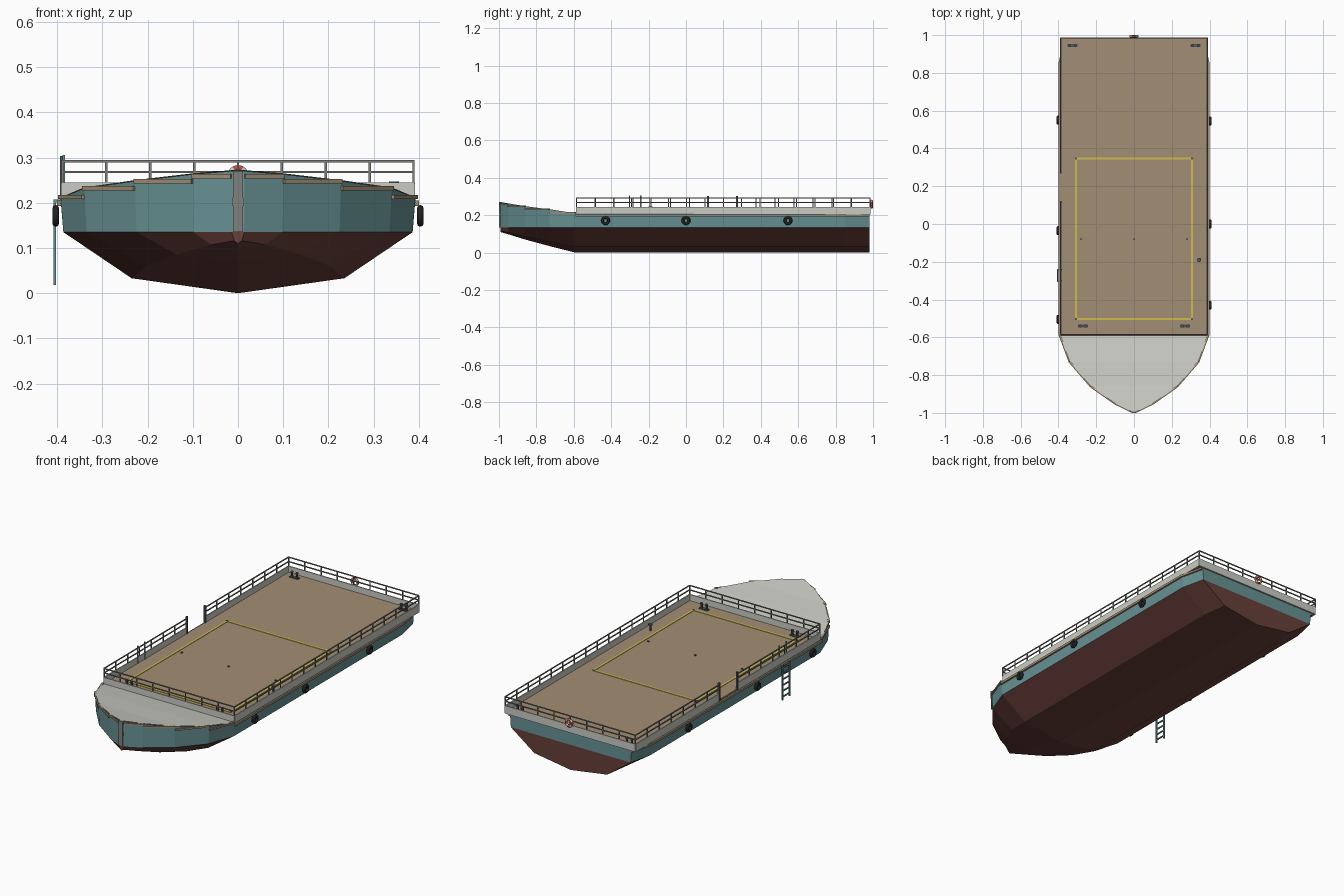
import bpy, bmesh, math
from mathutils import Vector, Matrix

if "Cube" in bpy.data.objects:
    bpy.data.objects.remove(bpy.data.objects["Cube"])


def mat(name, *c):
    m = bpy.data.materials.new(name)
    m.diffuse_color = (*c, 1)
    m.use_nodes = True
    m.node_tree.nodes["Principled BSDF"].inputs["Base Color"].default_value = m.diffuse_color
    return m


TEAL = mat("teal_paint", .14, .29, .30)
RED = mat("bottom_paint", .14, .05, .042)
WOOD = mat("deck_tan", .36, .27, .175)
PALE = mat("pale_grey", .60, .60, .56)
STEEL = mat("rail_steel", .22, .22, .20)
DARK = mat("dark_steel", .08, .10, .12)
RUBBER = mat("rubber", .015, .015, .017)
YELLOW = mat("marking_yellow", .62, .50, .08)
ORANGE = mat("ring_red", .50, .08, .05)


def finish(bm, name, *mats):
    bmesh.ops.recalc_face_normals(bm, faces=bm.faces)
    me = bpy.data.meshes.new(name)
    bm.to_mesh(me)
    bm.free()
    for m in mats:
        me.materials.append(m)
    ob = bpy.data.objects.new(name, me)
    bpy.context.collection.objects.link(ob)
    return ob


def beams(name, segs, w, h, m):
    """Square bars from point a to point b, all in one object."""
    bm = bmesh.new()
    for a, b in segs:
        a, b = Vector(a), Vector(b)
        d = b - a
        rot = Matrix.Identity(4) if d.x == d.y == 0 else d.to_track_quat('X', 'Z').to_matrix().to_4x4()
        size = (w, h, d.length) if d.x == d.y == 0 else (d.length, w, h)
        bmesh.ops.create_cube(bm, size=1, matrix=Matrix.Translation((a + b) / 2) @ rot @ Matrix.Diagonal((*size, 1)))
    return finish(bm, name, m)


def discs(name, spots, r, z0, z1, m, sides=10):
    bm = bmesh.new()
    for x, y in spots:
        bmesh.ops.create_cone(bm, cap_ends=True, segments=sides, radius1=r, radius2=r, depth=z1 - z0,
                              matrix=Matrix.Translation((x, y, (z0 + z1) / 2)))
    return finish(bm, name, m)


def ring(name, loc, rot, R, r, m, seg=20):
    bpy.ops.mesh.primitive_torus_add(location=loc, rotation=rot, major_radius=R, minor_radius=r,
                                     major_segments=seg, minor_segments=8)
    ob = bpy.context.object
    ob.name = name
    ob.data.materials.append(m)
    bpy.ops.object.shade_smooth_by_angle(angle=math.radians(50))
    return ob


# Hull: stations of (y, half width, keel height, top height)
ST = [(-.992, .014, .11, .27), (-.95, .10, .098, .263), (-.86, .228, .07, .248), (-.73, .34, .035, .232),
      (-.59, .392, 0, .21), (.85, .392, 0, .205), (.98, .362, 0, .205)]
bm = bmesh.new()
rows = []
for y, w, k, t in ST:
    half = [(w, t), (w * .985, .135), (w * .6, k + (.135 - k) * .245)]
    pts = half + [(0, k)] + [(-x, z) for x, z in reversed(half)]
    rows.append([bm.verts.new((x, y, z)) for x, z in pts])
for a, b in zip(rows, rows[1:]):
    for i in range(6):
        f = bm.faces.new((a[i], a[i + 1], b[i + 1], b[i]))
        f.material_index = 0 if i in (0, 5) else 1
for r in (rows[0], rows[-1]):
    bm.faces.new((r[0], r[1], r[5], r[6]))
    bm.faces.new(r[1:6]).material_index = 1
finish(bm, "hull", TEAL, RED)

# Sloping foredeck
bm = bmesh.new()
edge = [[bm.verts.new((s * w, y, t + .002)) for s in (-1, 1)] for y, w, k, t in ST[:5]]
for a, b in zip(edge, edge[1:]):
    bm.faces.new((a[0], a[1], b[1], b[0]))
finish(bm, "foredeck", PALE)

# Rub rails: level stepped planks round the bow, straight ones along the sides
bow, side = [], []
for (y0, w0, _, t0), (y1, w1, _, t1) in zip(ST, ST[1:]):
    for s in (-1, 1):
        if y1 < -.5:
            z = (t0 + t1) / 2 - .008
            bow.append(((s * w0, y0, z), (s * w1, y1, z)))
        else:
            side.append(((s * (w0 + .002), y0, .199), (s * (w1 + .002), y1, .199)))
beams("bow_rub_rail", bow, .012, .009, WOOD)
beams("side_rub_rail", side, .012, .012, WOOD)

# Stem post
beams("stem_post", [((0, -.992, .135), (0, -.992, .27))], .022, .016, STEEL)
beams("stem_block", [((0, -.991, .193), (0, -.991, .211))], .026, .018, WOOD)

# Main deck and cargo marking
X, Y0, Y1 = .388, -.585, .984
beams("main_deck", [((0, Y0, .207), (0, Y1, .207))], 2 * X, .01, WOOD)
ml, mf, mb = .307, -.503, .347
c = [(-ml, mf), (ml, mf), (ml, mb), (-ml, mb)]
beams("deck_marking", [((*c[i], .213), (*c[(i + 1) % 4], .213)) for i in range(4)], .011, .003, YELLOW)
discs("lashing_sockets", [(-.28, -.08), (0, -.08), (.28, -.08)] + c, .006, .211, .2155, DARK, 8)

# Bulwark with a gangway opening on the left
G0, G1 = .118, .272
runs = [((-X, Y0), (X, Y0)), ((X, Y0), (X, Y1)), ((X, Y1), (-X, Y1)), ((-X, Y1), (-X, G1)), ((-X, G0), (-X, Y0))]
beams("bulwark", [((*a, .224), (*b, .224)) for a, b in runs], .006, .042, PALE)

# Guard rails
bars, posts = [], []
for a, b in runs:
    n = max(1, round((Vector(b) - Vector(a)).length / .0975))
    for z in (.268, .292):
        bars.append(((*a, z), (*b, z)))
    for i in range(n + 1):
        p = Vector(a).lerp(Vector(b), i / n)
        posts.append(((*p, .243), (*p, .293)))
beams("guard_rail_bars", bars, .005, .005, STEEL)
beams("guard_rail_posts", posts, .005, .005, STEEL)
beams("gangway_posts", [((-X, y, .205), (-X, y, .303)) for y in (G0, G1)], .010, .010, DARK)

# Boarding ladder with handles
L0, L1, LX = -.302, -.242, -.405
beams("ladder_stringers", [((LX, y, .018), (LX, y, .207)) for y in (L0, L1)], .006, .008, TEAL)
beams("ladder_rungs", [((LX, L0, .035 + i * .031), (LX, L1, .035 + i * .031)) for i in range(6)], .006, .006, TEAL)
beams("ladder_brackets", [((LX, y, .204), (-X, y, .204)) for y in (L0, L1)], .006, .006, TEAL)
beams("ladder_handles", [((-X + .003, y, .205), (-X + .003, y, .306)) for y in (L0, L1)], .006, .006, TEAL)

# Mooring bitts
pairs = [(s * x, y) for s in (-1, 1) for x, y in ((.325, .945), (.27, -.54))]
ends = [(x + d, y) for x, y in pairs for d in (-.015, .015)]
beams("bitt_bases", [((x - .026, y, .214), (x + .026, y, .214)) for x, y in pairs], .018, .005, DARK)
discs("bitt_posts", ends, .006, .212, .24, DARK)
discs("bitt_caps", ends, .008, .238, .243, DARK)

# Deck vent
discs("vent_pipe", [(.345, -.19)], .005, .21, .243, DARK)
discs("vent_cap", [(.345, -.19)], .011, .241, .247, DARK, 12)

# Tyre fenders
for x, ys in ((.403, (-.43, 0, .545)), (-.403, (-.505, -.035, .55))):
    for i, y in enumerate(ys):
        ring(f"tyre_fender_{'right' if x > 0 else 'left'}_{i}", (x, y, .171), (0, math.pi / 2, 0), .0165, .0075, RUBBER)

# Life ring on the stern rail, with pale bands
ob = ring("life_ring", (0, .9935, .259), (math.pi / 2, 0, 0), .018, .006, ORANGE, 24)
ob.data.materials.append(PALE)
for f in ob.data.polygons:
    ang = math.degrees(math.atan2(f.center.y, f.center.x)) % 90
    f.material_index = 1 if 30 < ang < 60 else 0
